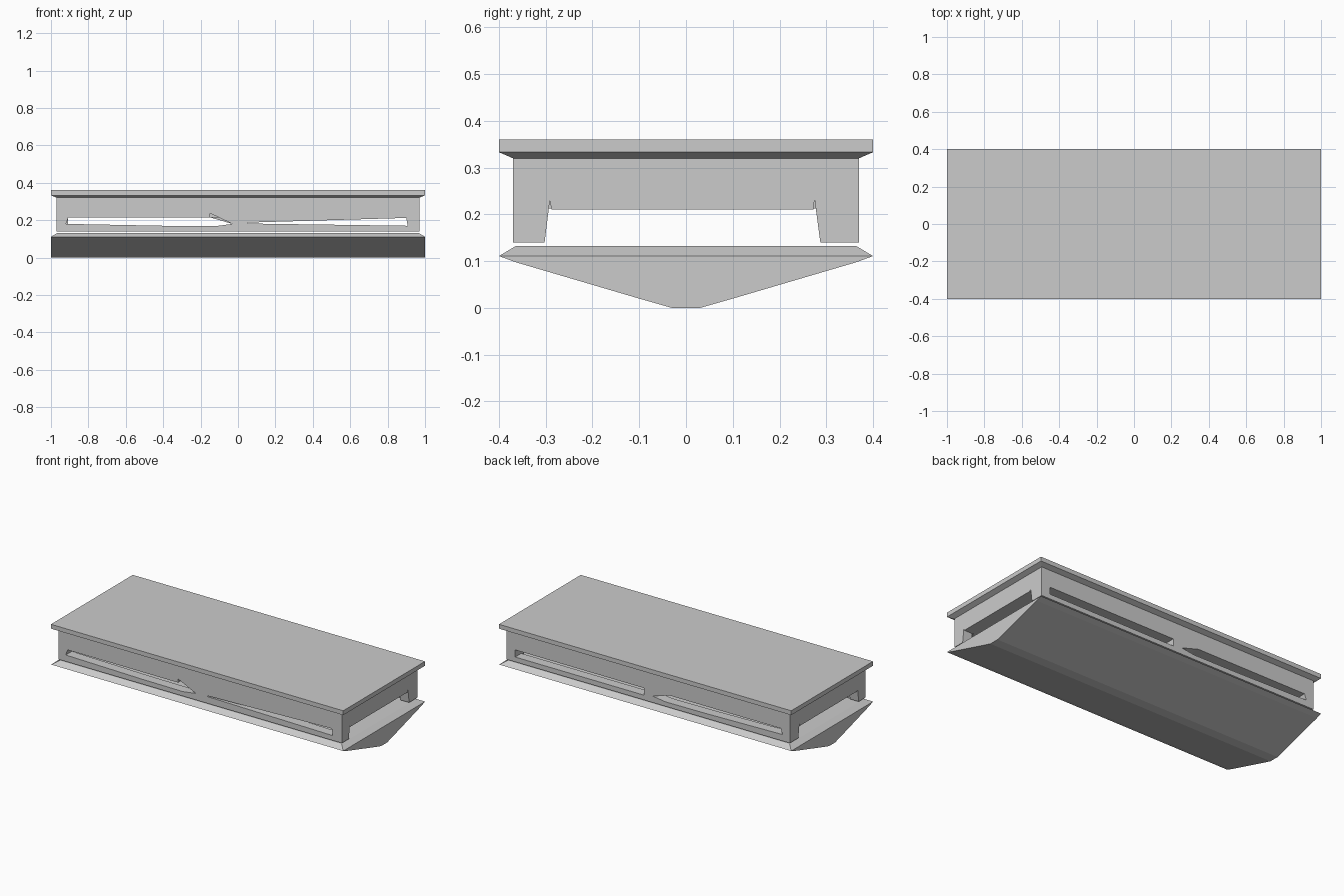
import bpy, bmesh

if "Cube" in bpy.data.objects:
    bpy.data.objects.remove(bpy.data.objects["Cube"])


def add_mesh(name, bm):
    bmesh.ops.recalc_face_normals(bm, faces=bm.faces)
    me = bpy.data.meshes.new(name)
    bm.to_mesh(me)
    bm.free()
    ob = bpy.data.objects.new(name, me)
    bpy.context.collection.objects.link(ob)
    return ob


def tiers(name, levels):
    """Stack of centred rectangles (half x, half y, z), capped at both ends."""
    bm = bmesh.new()
    rings = [[bm.verts.new((sx * hx, sy * hy, z))
              for sx, sy in ((-1, -1), (1, -1), (1, 1), (-1, 1))] for hx, hy, z in levels]
    bm.faces.new(rings[0])
    bm.faces.new(rings[-1])
    for a, b in zip(rings, rings[1:]):
        for i in range(4):
            j = (i + 1) % 4
            bm.faces.new((a[i], a[j], b[j], b[i]))
    return add_mesh(name, bm)


def prism(name, pts, lo, hi, axis):
    """Extrude a (horizontal, z) outline along x or y."""
    def place(p, d):
        return (d, p[0], p[1]) if axis == 'x' else (p[0], d, p[1])
    bm = bmesh.new()
    a = [bm.verts.new(place(p, lo)) for p in pts]
    b = [bm.verts.new(place(p, hi)) for p in pts]
    bm.faces.new(a)
    bm.faces.new(b)
    for i in range(len(pts)):
        j = (i + 1) % len(pts)
        bm.faces.new((a[i], a[j], b[j], b[i]))
    return add_mesh(name, bm)


def cut(target, cutter):
    m = target.modifiers.new("cut", 'BOOLEAN')
    m.operation, m.solver, m.object = 'DIFFERENCE', 'EXACT', cutter
    bpy.context.view_layer.objects.active = target
    bpy.ops.object.modifier_apply(modifier=m.name)
    bpy.data.objects.remove(cutter)


# lid with chamfered underside
tiers("lid", [(.97, .37, .32), (1, .4, .333), (1, .4, .36)])

# V-shaped keel with a bevelled deck on top
half = [(.03, .002), (.1, .02), (.365, .098), (.4, .111)]
keel = [(-y, z) for y, z in reversed(half)] + half
keel = [(y, z - .002 if z < .01 else z) for y, z in keel]
prism("keel", keel, -1, 1, 'x')
tiers("keel_deck", [(1, .4, .111), (.965, .365, .132)])

# wall band, hollowed from below
band = tiers("wall_band", [(.97, .37, .14), (.97, .37, .3205)])
cut(band, tiers("cavity", [(.91, .31, .12), (.91, .31, .213)]))

# front and back window slots
left = [(-.92, .18), (-.907, .215), (-.15, .215), (-.03, .18), (-.12, .168), (-.4, .17)]
left_front = left[:3] + [(-.15, .237)] + left[3:]
right_front = [(.05, .182), (.05, .187), (.9, .212), (.907, .17)]
right_back = [(.03, .17), (.03, .214), (.91, .214), (.91, .17)]
for pts, lo, hi in ((left_front, -.5, -.3), (right_front, -.5, -.3),
                    (left, .3, .5), (right_back, .3, .5)):
    cut(band, prism("slot", pts, lo, hi, 'y'))

# end openings with small corner nicks
end = [(-.305, .12), (-.291, .232), (-.288, .21), (.272, .21), (.275, .232), (.29, .12)]
for lo, hi in ((-1.1, -.9), (.9, 1.1)):
    cut(band, prism("end_slot", end, lo, hi, 'x'))
